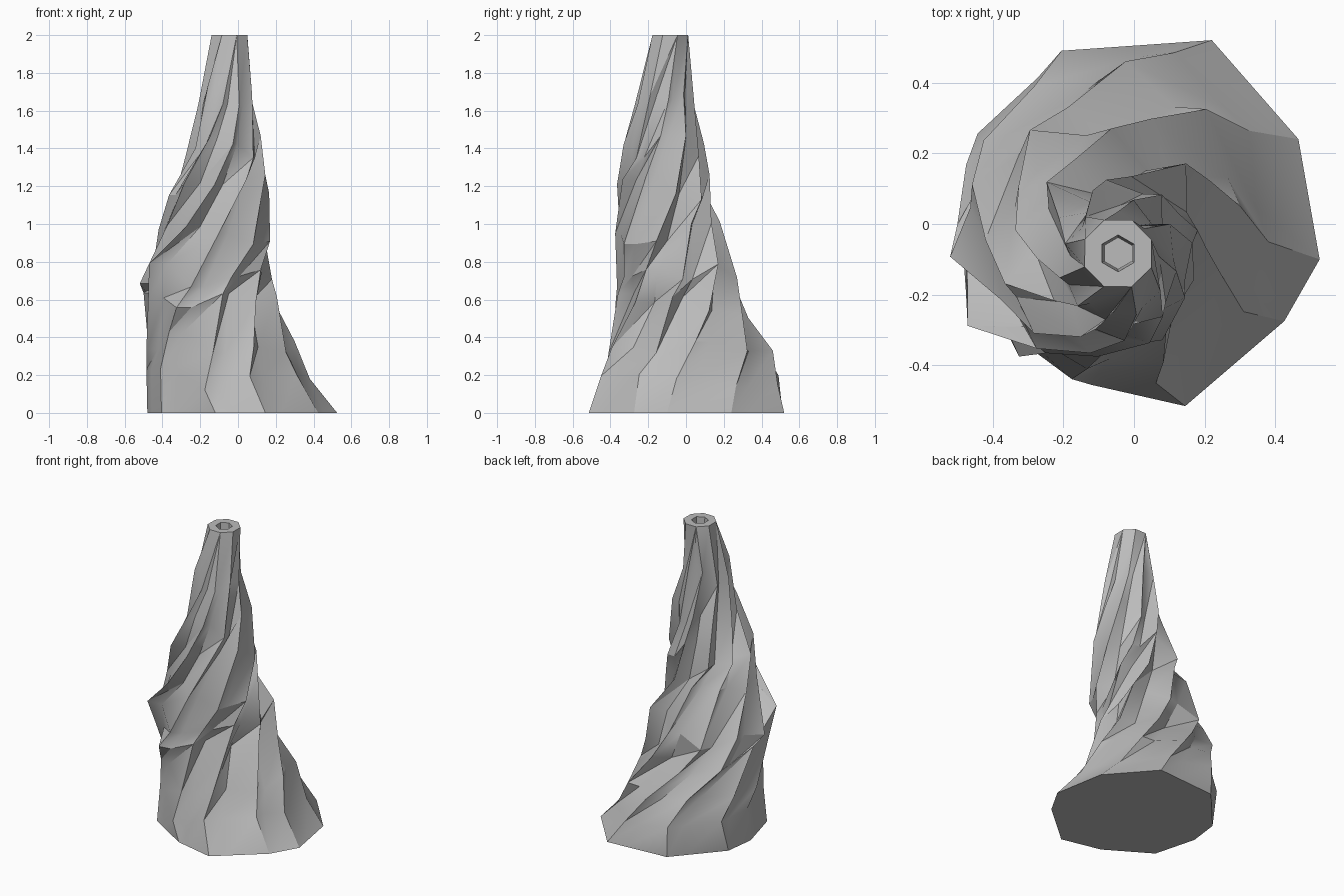
import bpy, bmesh, math, random
from mathutils import Vector

cube = bpy.data.objects.get("Cube")
if cube:
    bpy.data.objects.remove(cube, do_unlink=True)
rng = random.Random(4)

# Footprint corners, counterclockwise
FOOT = [(.22, .52), (-.2, .49), (-.455, .2), (-.48, 0), (-.405, -.28),
        (-.12, -.455), (.145, -.515), (.425, -.275), (.525, -.1), (.465, .24)]
# Height, x range, y range, twist in degrees, fold depth
RINGS = [(.18, -.485, .38, -.45, .49, 0, .03),
         (.36, -.485, .30, -.41, .46, 12, .09),
         (.57, -.50, .215, -.375, .33, 30, .15),
         (.72, -.52, .18, -.365, .27, 44, .17),
         (.95, -.42, .17, -.375, .18, 66, .17),
         (1.2, -.365, .165, -.365, .125, 90, .16),
         (1.42, -.275, .12, -.33, .095, 108, .14),
         (1.68, -.21, .075, -.27, .035, 124, .10)]
LIP = Vector((-.045, -.083, 2))
N = len(FOOT)


def with_folds(corners, depths, centre):
    """Insert a fold valley just after each ridge."""
    points = []
    for i, corner in enumerate(corners):
        valley = corner.lerp(corners[(i + 1) % N], .3)
        points += [corner, centre + (valley - centre) * (1 - depths[i])]
    return points


def fit(values, low, high):
    a, b = min(values), max(values)
    return [low + (v - a) * (high - low) / (b - a) for v in values]


def body_ring(z, x0, x1, y0, y1, twist, depth):
    corners = []
    for i, (x, y) in enumerate(FOOT):
        even = math.atan2(FOOT[0][1], FOOT[0][0]) + math.tau * i / N
        base = math.atan2(y, x) % math.tau
        base += math.tau * round((even - base) / math.tau)
        mix = min(1, z)
        a = base * (1 - mix) + even * mix + math.radians(twist)
        r = 1 + rng.uniform(-.6, .6) * depth
        corners.append(Vector((math.cos(a) * r, math.sin(a) * r, 0)))
    depths = [depth * rng.uniform(.1, 1.7) for _ in range(N)]
    points = with_folds(corners, depths, Vector())
    xs = fit([p.x for p in points], x0, x1)
    ys = fit([p.y for p in points], y0, y1)
    shift = [rng.uniform(-.07, .07) for _ in range(N)]
    return [Vector((x, y, z + shift[i // 2])) for i, (x, y) in enumerate(zip(xs, ys))]


def polygon_ring(sides, radius, z, twist):
    """Regular polygon whose corners are shared by neighbouring columns."""
    ring = []
    for i in range(2 * N):
        a = math.tau * round(i * sides / (2 * N)) / sides + math.radians(twist)
        ring.append(Vector((LIP.x + radius * math.cos(a), LIP.y + radius * math.sin(a), z)))
    return ring


# Base, twisted folds, rim and central hole
foot = [Vector((x, y, 0)) for x, y in FOOT]
rings = [with_folds(foot, [0] * N, Vector())]
rings += [body_ring(*row) for row in RINGS]
rings += [polygon_ring(8, .102, 2, 202), polygon_ring(6, .052, 2, 210),
          polygon_ring(6, .045, 1.86, 210)]

bm = bmesh.new()
loops = [[bm.verts.new(p) for p in ring] for ring in rings]
for low, high in zip(loops, loops[1:]):
    for i in range(2 * N):
        j = (i + 1) % (2 * N)
        bm.faces.new((low[i], low[j], high[j]))
        bm.faces.new((low[i], high[j], high[i]))
bm.faces.new(loops[0][::-1])
bm.faces.new(loops[-1])
bmesh.ops.remove_doubles(bm, verts=bm.verts[:], dist=.0005)
bmesh.ops.recalc_face_normals(bm, faces=bm.faces[:])

mesh = bpy.data.meshes.new("twisted_spire")
bm.to_mesh(mesh)
bm.free()
spire = bpy.data.objects.new("twisted_spire", mesh)
bpy.context.collection.objects.link(spire)

# Plain grey stone
stone = bpy.data.materials.new("grey_stone")
stone.use_nodes = True
grey = (.5, .5, .5, 1)
stone.diffuse_color = grey
stone.node_tree.nodes["Principled BSDF"].inputs["Base Color"].default_value = grey
mesh.materials.append(stone)

# Smooth broad faces, crisp folds
bpy.ops.object.select_all(action='DESELECT')
spire.select_set(True)
bpy.context.view_layer.objects.active = spire
bpy.ops.object.shade_smooth_by_angle(angle=math.radians(30))
